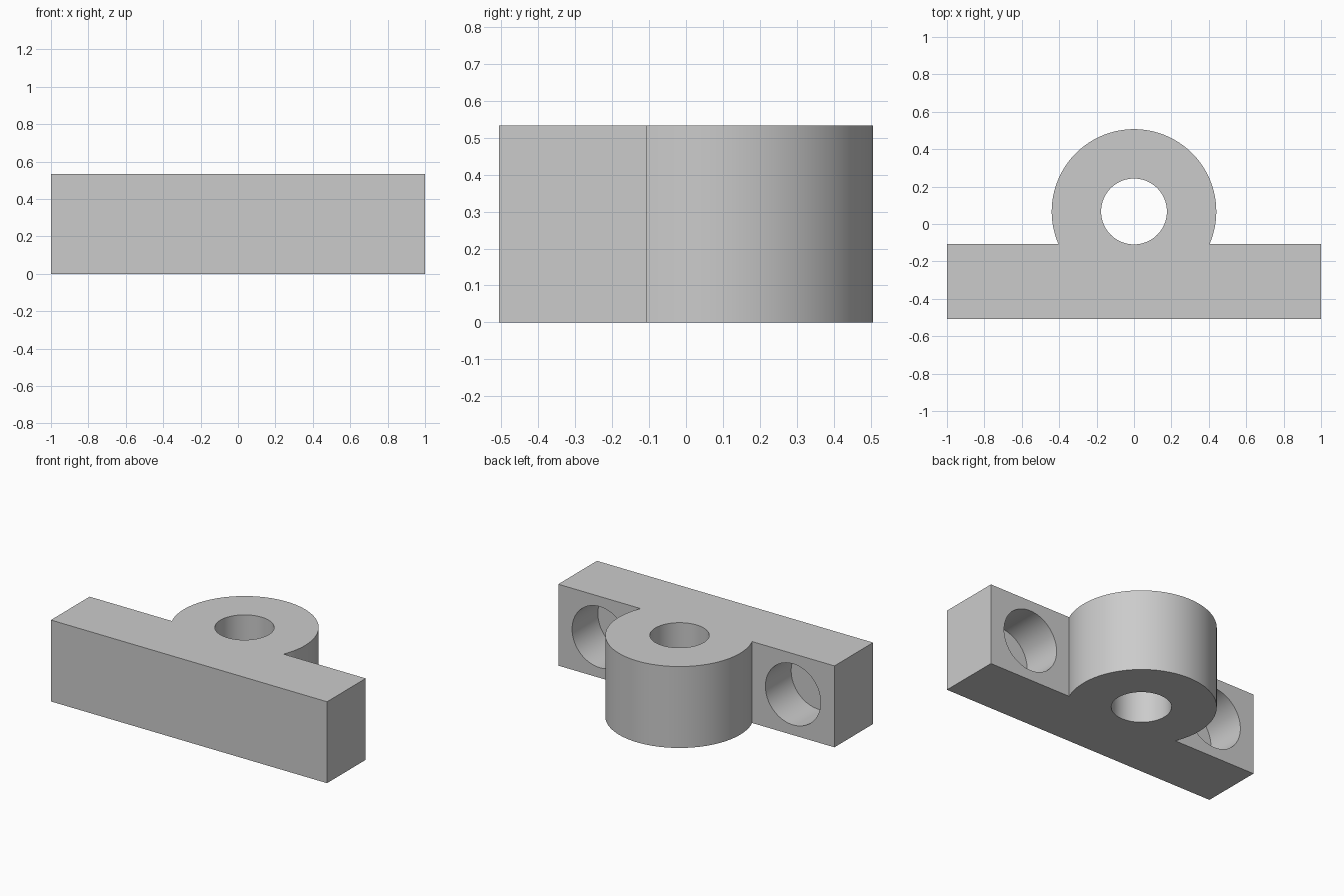
import bpy, bmesh
from math import asin, sin, cos, pi, radians

cube = bpy.data.objects.get("Cube")
if cube:
    bpy.data.objects.remove(cube, do_unlink=True)

HEIGHT = 0.533
BAR_FRONT, BAR_BACK = -0.507, -0.107
BOSS_Y, BOSS_R, BORE_R = 0.067, 0.44, 0.176
POCKET_X, POCKET_R, POCKET_DEPTH = 0.7, 0.2, 0.267

grey = bpy.data.materials.new("light grey")
grey.use_nodes = True
colour = (0.6, 0.6, 0.6, 1)
grey.diffuse_color = colour
grey.node_tree.nodes["Principled BSDF"].inputs["Base Color"].default_value = colour


def cutter(name, radius, depth, location, rotation=(0, 0, 0)):
    bpy.ops.mesh.primitive_cylinder_add(vertices=96, radius=radius, depth=depth,
                                        location=location, rotation=rotation)
    ob = bpy.context.object
    ob.name = name
    ob.data.materials.append(grey)
    ob.hide_render = True
    return ob


# Plan outline: straight bar with a round boss growing from its back
start = asin((BAR_BACK - BOSS_Y) / BOSS_R)
sweep = pi - 2 * start
steps = 96
outline = [(-1, BAR_BACK), (-1, BAR_FRONT), (1, BAR_FRONT), (1, BAR_BACK)]
for i in range(steps + 1):
    a = start + sweep * i / steps
    outline.append((BOSS_R * cos(a), BOSS_Y + BOSS_R * sin(a)))

bm = bmesh.new()
base = bm.faces.new([bm.verts.new((x, y, 0)) for x, y in outline])
top = bmesh.ops.extrude_face_region(bm, geom=[base])
bmesh.ops.translate(bm, vec=(0, 0, HEIGHT),
                    verts=[v for v in top["geom"] if isinstance(v, bmesh.types.BMVert)])
bmesh.ops.recalc_face_normals(bm, faces=bm.faces)
mesh = bpy.data.meshes.new("mounting_block")
bm.to_mesh(mesh)
bm.free()
mesh.materials.append(grey)
block = bpy.data.objects.new("mounting_block", mesh)
bpy.context.collection.objects.link(block)

# Upright bore and two blind pockets in the back of the bar
cutters = [cutter("bore_cutter", BORE_R, 2 * HEIGHT, (0, BOSS_Y, HEIGHT / 2))]
for side, label in ((1, "left"), (-1, "right")):
    cutters.append(cutter(label + "_pocket_cutter", POCKET_R, 2 * POCKET_DEPTH,
                          (side * POCKET_X, BAR_BACK, HEIGHT / 2), (pi / 2, 0, 0)))

# The right and left pockets open only into the bar, clear of the boss
bpy.ops.object.select_all(action="DESELECT")
block.select_set(True)
bpy.context.view_layer.objects.active = block
for c in cutters:
    mod = block.modifiers.new(c.name, "BOOLEAN")
    mod.operation = "DIFFERENCE"
    mod.solver = "EXACT"
    mod.object = c
    bpy.ops.object.modifier_apply(modifier=mod.name)
for c in cutters:
    bpy.data.objects.remove(c, do_unlink=True)

bpy.ops.object.shade_smooth_by_angle(angle=radians(30))
